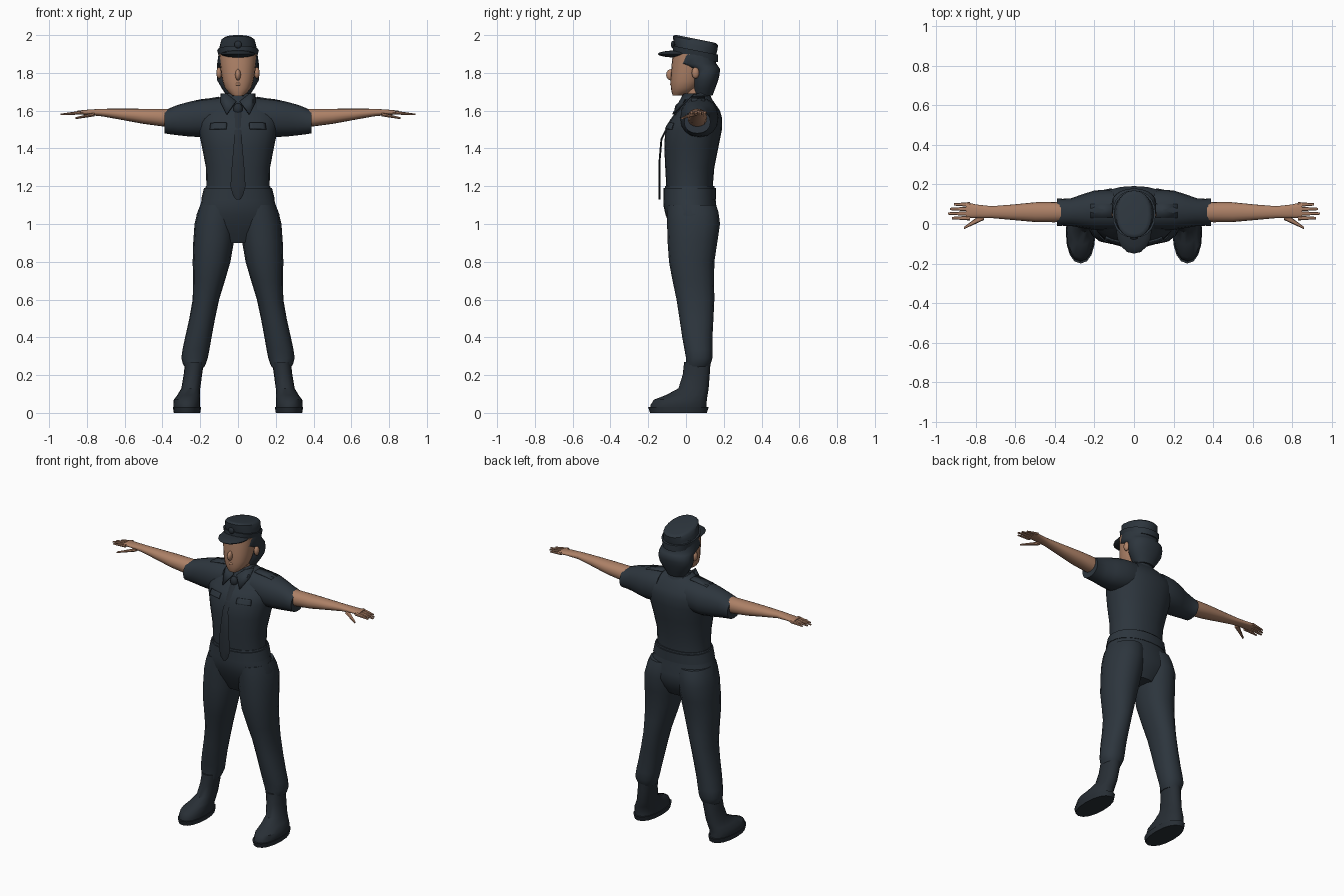
import bpy, bmesh, math
from mathutils import Matrix

cube = bpy.data.objects.get("Cube")
if cube:
    bpy.data.objects.remove(cube, do_unlink=True)


def material(name, red, green, blue):
    colour = (red, green, blue, 1)
    mat = bpy.data.materials.new(name)
    mat.use_nodes = True
    mat.diffuse_color = colour
    mat.node_tree.nodes["Principled BSDF"].inputs["Base Color"].default_value = colour
    return mat


NAVY = material("navy cloth", .026, .036, .047)
DARK = material("dark leather", .021, .028, .036)
SKIN = material("skin", .42, .22, .135)


def finish(name, bm, mat):
    bmesh.ops.recalc_face_normals(bm, faces=bm.faces)
    mesh = bpy.data.meshes.new(name)
    bm.to_mesh(mesh)
    bm.free()
    mesh.materials.append(mat)
    ob = bpy.data.objects.new(name, mesh)
    bpy.context.collection.objects.link(ob)
    bpy.ops.object.select_all(action='DESELECT')
    ob.select_set(True)
    bpy.context.view_layer.objects.active = ob
    bpy.ops.object.shade_smooth_by_angle(angle=math.radians(40))
    return ob


def soften(rings):
    """Insert a smoothly curved ring between each pair of rings."""
    result = []
    last = len(rings) - 1
    for i in range(last):
        before, start = rings[max(i - 1, 0)], rings[i]
        end, after = rings[i + 1], rings[min(i + 2, last)]
        middle = [(9 * (b + c) - a - d) / 16
                  for a, b, c, d in zip(before, start, end, after)]
        result += [start, middle]
    return result + [rings[last]]


def loft(name, rings, mat, sides=16, power=2.2, tilt=0, sideways=False):
    """Skin rings of (x, y, z, half width, half depth); sideways rings face x."""
    bm = bmesh.new()
    loops = []
    for x, y, z, width, depth in soften(rings):
        loop = []
        for i in range(sides):
            angle = math.tau * i / sides
            c, s = math.cos(angle), math.sin(angle)
            u = width * math.copysign(abs(c) ** (2 / power), c)
            v = depth * math.copysign(abs(s) ** (2 / power), s)
            point = (x, y + u, z + v) if sideways else (x + u, y + v, z + tilt * v)
            loop.append(bm.verts.new(point))
        loops.append(loop)
    for low, high in zip(loops, loops[1:]):
        for i in range(sides):
            bm.faces.new((low[i - 1], low[i], high[i], high[i - 1]))
    bm.faces.new(loops[0])
    bm.faces.new(loops[-1])
    return finish(name, bm, mat)


def column(name, rings, mat, **options):
    """Upright loft on the centre line from (z, y, half width, half depth)."""
    return loft(name, [(0, y, z, w, d) for z, y, w, d in rings], mat, **options)


def blob(name, centre, radii, mat):
    bm = bmesh.new()
    shape = Matrix.Translation(centre) @ Matrix.Diagonal((*radii, 1))
    bmesh.ops.create_uvsphere(bm, u_segments=16, v_segments=8, radius=1, matrix=shape)
    return finish(name, bm, mat)


def plate(name, points, mat, wrap=None):
    """Thin sheet through the points, optionally laid onto another part."""
    bm = bmesh.new()
    bm.faces.new([bm.verts.new(point) for point in points])
    if wrap:
        bmesh.ops.subdivide_edges(bm, edges=bm.edges[:], cuts=4, use_grid_fill=True)
    ob = finish(name, bm, mat)
    if wrap:
        cling = ob.modifiers.new("cling", 'SHRINKWRAP')
        cling.target = wrap
        cling.wrap_mode = 'ABOVE_SURFACE'
        cling.offset = .004
    solid = ob.modifiers.new("thickness", 'SOLIDIFY')
    solid.thickness = .008
    solid.offset = 0
    return ob


# Shirt, trouser seat and belt
shirt = column("shirt", [
    (1.14, .02, .17, .12), (1.3, .02, .17, .13), (1.5, .04, .21, .15),
    (1.6, .07, .21, .11), (1.69, .06, .06, .05)], NAVY, sides=24)
column("trouser_seat", [
    (1.2, .02, .17, .13), (1.1, .02, .2, .14), (1, .04, .22, .13),
    (.9, .04, .1, .08)], NAVY, sides=24)
column("belt", [(1.13, .02, .195, .14), (1.19, .02, .18, .14)], NAVY, sides=24)

# Neck, face and hair
column("neck", [(1.62, .06, .05, .05), (1.75, .04, .05, .05)], SKIN)
column("face", [
    (1.68, -.04, .03, .03), (1.72, -.01, .07, .07), (1.8, .01, .09, .09),
    (1.9, .02, .1, .09)], SKIN, sides=20)
blob("nose", (0, -.08, 1.79), (.015, .025, .03), SKIN)
blob("lips", (0, -.07, 1.74), (.02, .015, .01), SKIN)
column("hair", [
    (1.68, .09, .06, .05), (1.76, .1, .11, .07), (1.82, .1, .11, .08),
    (1.85, .05, .11, .11), (1.92, .05, .1, .11)], NAVY, sides=20)

# Peaked cap, lower at the back
column("cap_crown", [(1.92, .05, .1, .11), (1.97, .05, .09, .12),
                     (1.98, .05, .07, .1)], NAVY, sides=20, tilt=-.2)
column("cap_band", [(1.88, .05, .1, .12), (1.92, .05, .11, .12)],
       NAVY, sides=20, tilt=-.2)
blob("cap_peak", (0, -.03, 1.9), (.09, .12, .02), DARK)
blob("cap_badge", (0, -.07, 1.95), (.02, .01, .02), DARK)

# Collar band and hanging tie
column("collar_band", [(1.64, .06, .09, .08), (1.69, .06, .07, .06)], NAVY, tilt=.2)
column("tie", [(1.62, -.03, .02, .005), (1.45, -.13, .02, .005),
               (1.2, -.14, .04, .005), (1.13, -.14, .01, .005)], DARK, sides=8)
blob("tie_knot", (0, -.04, 1.61), (.025, .02, .03), DARK)

for side, sign in (("left", 1), ("right", -1)):
    def limb(name, rings, mat, **options):
        mirrored = [(sign * x, *rest) for x, *rest in rings]
        return loft(f"{side}_{name}", mirrored, mat, **options)

    def panel(name, points, mat, wrap=None):
        mirrored = [(sign * x, y, z) for x, y, z in points]
        return plate(f"{side}_{name}", mirrored, mat, wrap)

    blob(f"{side}_ear", (sign * .1, .05, 1.8), (.015, .02, .03), SKIN)

    # Collar flap, pocket flap and shoulder strap
    panel("collar_flap", [(.01, -.03, 1.65), (.06, -.01, 1.69), (.09, .04, 1.69),
                          (.09, -.01, 1.64), (.06, -.07, 1.58)], NAVY)
    panel("pocket_flap", [(.06, -.1, 1.54), (.15, -.08, 1.54),
                          (.15, -.08, 1.5), (.06, -.1, 1.5)], NAVY, wrap=shirt)
    panel("shoulder_strap", [(.1, .03, 1.67), (.1, .1, 1.67),
                             (.22, .1, 1.65), (.22, .03, 1.65)], NAVY)

    # Short sleeve and bare arm
    limb("sleeve", [
        (.1, .07, 1.57, .1, .1), (.2, .07, 1.56, .1, .1),
        (.32, .06, 1.55, .07, .08), (.39, .06, 1.54, .07, .06)],
        NAVY, sideways=True)
    limb("arm", [
        (.34, .06, 1.56, .05, .05), (.5, .06, 1.57, .05, .04),
        (.72, .06, 1.59, .03, .02), (.85, .07, 1.59, .04, .01)],
        SKIN, sideways=True)

    # Four fingers side by side, and the thumb
    reaches = {"index": .92, "middle": .94, "ring": .93, "little": .91}
    for i, (finger, reach) in enumerate(reaches.items()):
        y = .03 + i * .023
        limb(f"{finger}_finger", [(.83, y, 1.59, .012, .01),
                                  (reach, y, 1.58, .006, .004)],
             SKIN, sides=8, sideways=True)
    limb("thumb", [(.76, .04, 1.58, .02, .01), (.86, -.02, 1.56, .006, .005)],
         SKIN, sides=8, sideways=True)

    # Trouser leg with gathered cuff
    limb("trouser_leg", [
        (.1, .03, 1.1, .1, .13), (.12, .04, 1, .11, .14),
        (.14, .03, .8, .1, .12), (.17, .05, .6, .07, .1),
        (.21, .06, .4, .07, .08), (.23, .07, .29, .07, .07),
        (.23, .06, .24, .05, .06)], NAVY)

    # Boot and sole
    limb("boot", [
        (.27, -.04, .02, .07, .15), (.27, -.03, .07, .07, .14),
        (.25, .04, .13, .05, .08), (.23, .06, .27, .05, .07)], DARK)
    limb("sole", [(.27, -.04, 0, .07, .15), (.27, -.04, .03, .075, .16)], DARK)
